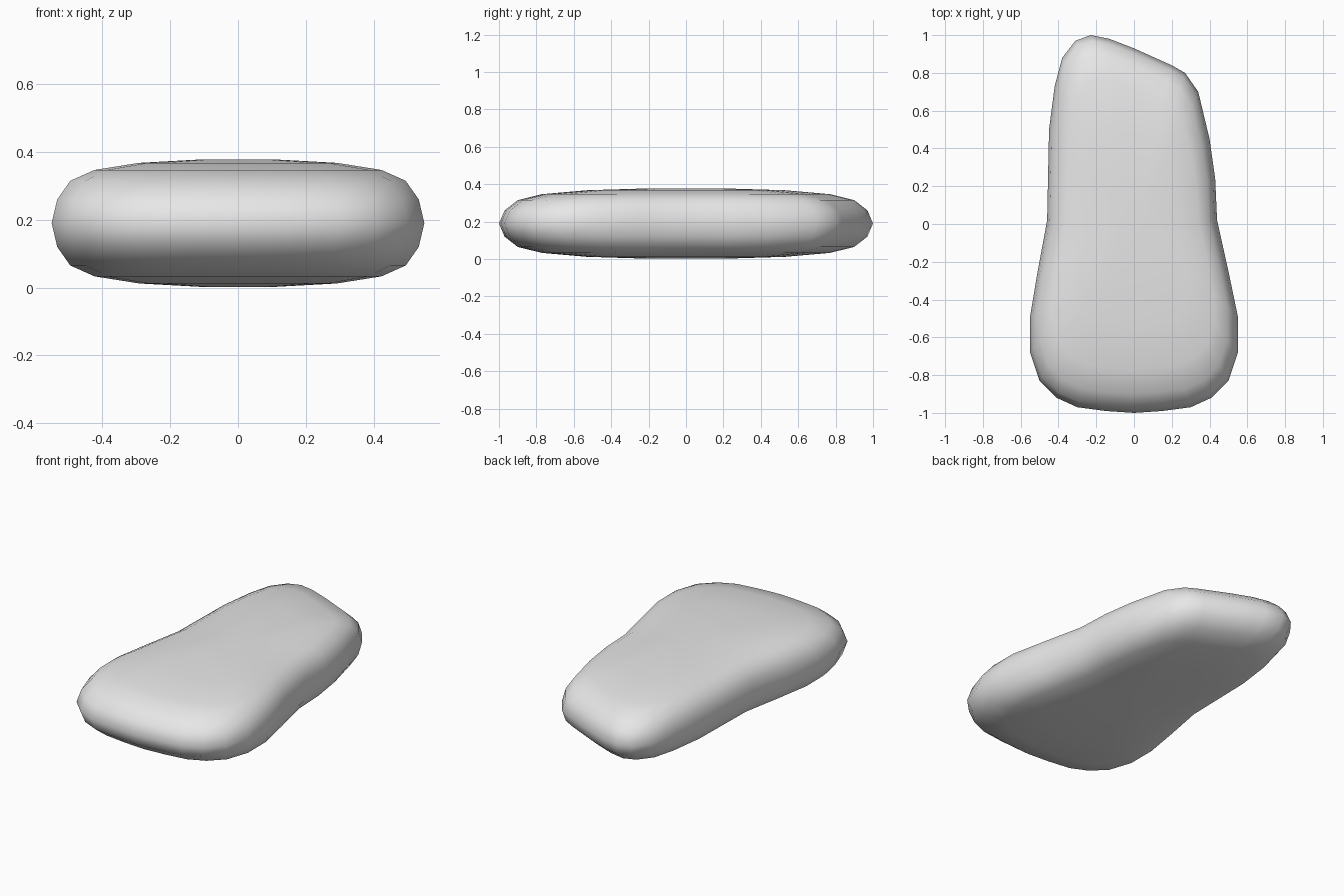
import bpy
import bmesh

cube = bpy.data.objects.get("Cube")
if cube:
    bpy.data.objects.remove(cube, do_unlink=True)

# Plain grey material
grey = bpy.data.materials.new("plain_grey")
grey.use_nodes = True
colour = (0.8, 0.8, 0.8, 1)
grey.diffuse_color = colour
grey.node_tree.nodes["Principled BSDF"].inputs["Base Color"].default_value = colour

# Plan outline: a mirrored wide front, then a narrowing skewed back
front_half = [(.15, -.99), (.3, -.97), (.41, -.92), (.5, -.83), (.55, -.68), (.55, -.49)]
right_front = [(-x, y) for x, y in reversed(front_half)]
back = [(.5, -.25), (.44, .02), (.43, .24), (.4, .45), (.34, .7), (.27, .8), (.2, .84),
        (0, .93), (-.13, .98), (-.23, 1), (-.31, .97), (-.38, .88), (-.42, .73),
        (-.45, .5), (-.46, .02), (-.51, -.25)]
outline = [(0, -1)] + front_half + back + right_front

# Rounded edge profile: outline scale and height above the middle plane
edge = [(.2, .188), (.53, .178), (.77, .157), (.9, .125), (.97, .07)]
profile = [(s, -h) for s, h in edge] + [(1, 0)] + edge[::-1]
middle = .19

# Pebble body: scaled outlines stacked along the profile, bridged and capped
bm = bmesh.new()
rings = [[bm.verts.new((x * s, y * s, middle + h)) for x, y in outline] for s, h in profile]
for low, high in zip(rings, rings[1:]):
    for i in range(len(outline)):
        bm.faces.new((low[i - 1], low[i], high[i], high[i - 1]))
bm.faces.new(rings[0][::-1])
bm.faces.new(rings[-1])
bmesh.ops.recalc_face_normals(bm, faces=bm.faces)
for face in bm.faces:
    face.smooth = True

mesh = bpy.data.meshes.new("smooth_pebble")
bm.to_mesh(mesh)
bm.free()
mesh.materials.append(grey)
pebble = bpy.data.objects.new("smooth_pebble", mesh)
bpy.context.collection.objects.link(pebble)
